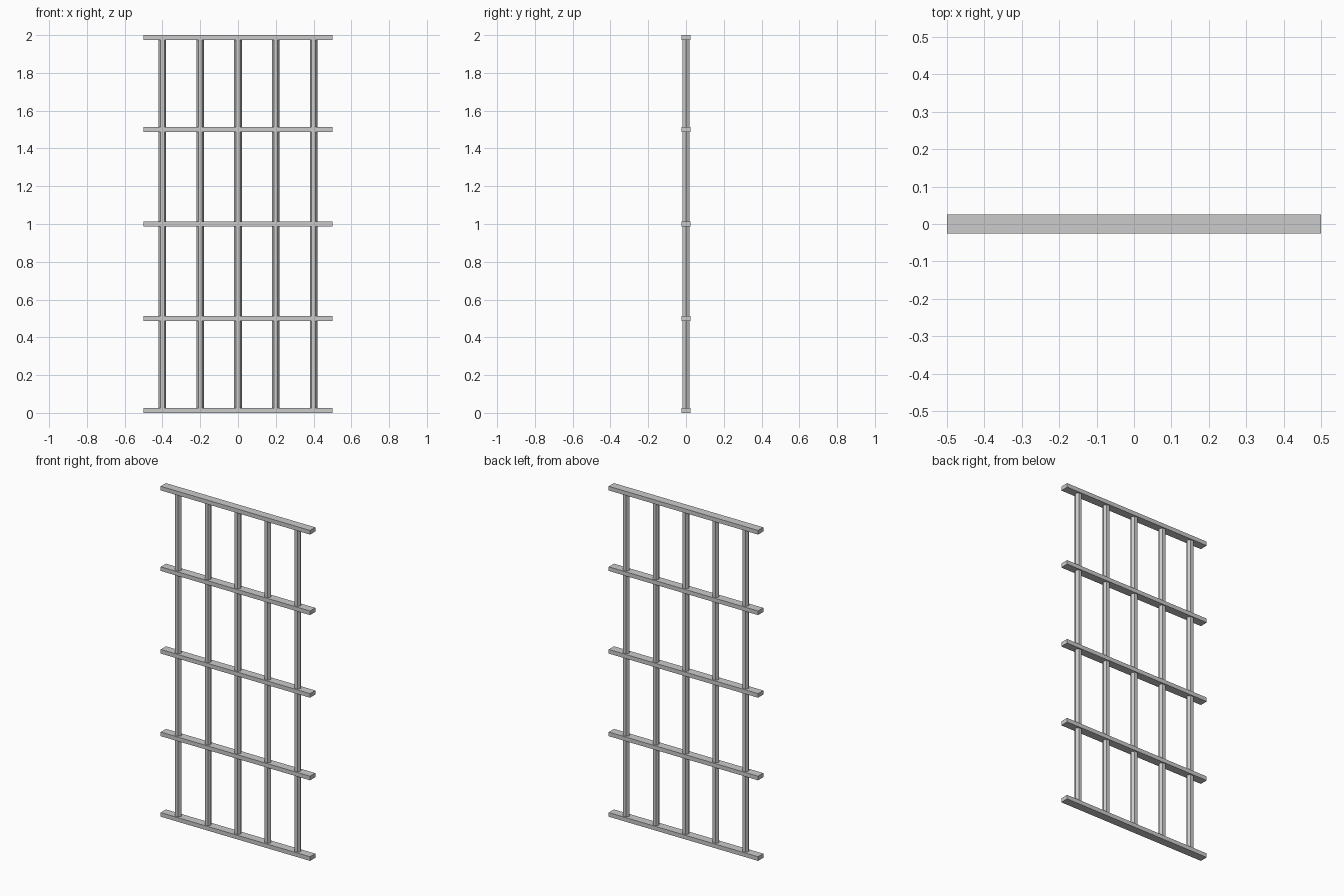
import bpy
from math import pi

if "Cube" in bpy.data.objects:
    bpy.data.objects.remove(bpy.data.objects["Cube"])

# Flat horizontal rails
for i, z in enumerate((0.0125, 0.5, 1.0, 1.5, 1.9875)):
    bpy.ops.mesh.primitive_cube_add(size=1, location=(0, 0, z))
    rail = bpy.context.object
    rail.name = f"horizontal_rail_{i + 1}"
    rail.scale = (1.0, 0.05, 0.025)

# Six-sided upright bars, corners pointing along x
for i in range(5):
    bpy.ops.mesh.primitive_cylinder_add(
        vertices=6, radius=0.02, depth=1.98,
        location=(-0.4 + 0.2 * i, 0, 1.0), rotation=(0, 0, pi / 2))
    bpy.context.object.name = f"upright_bar_{i + 1}"
